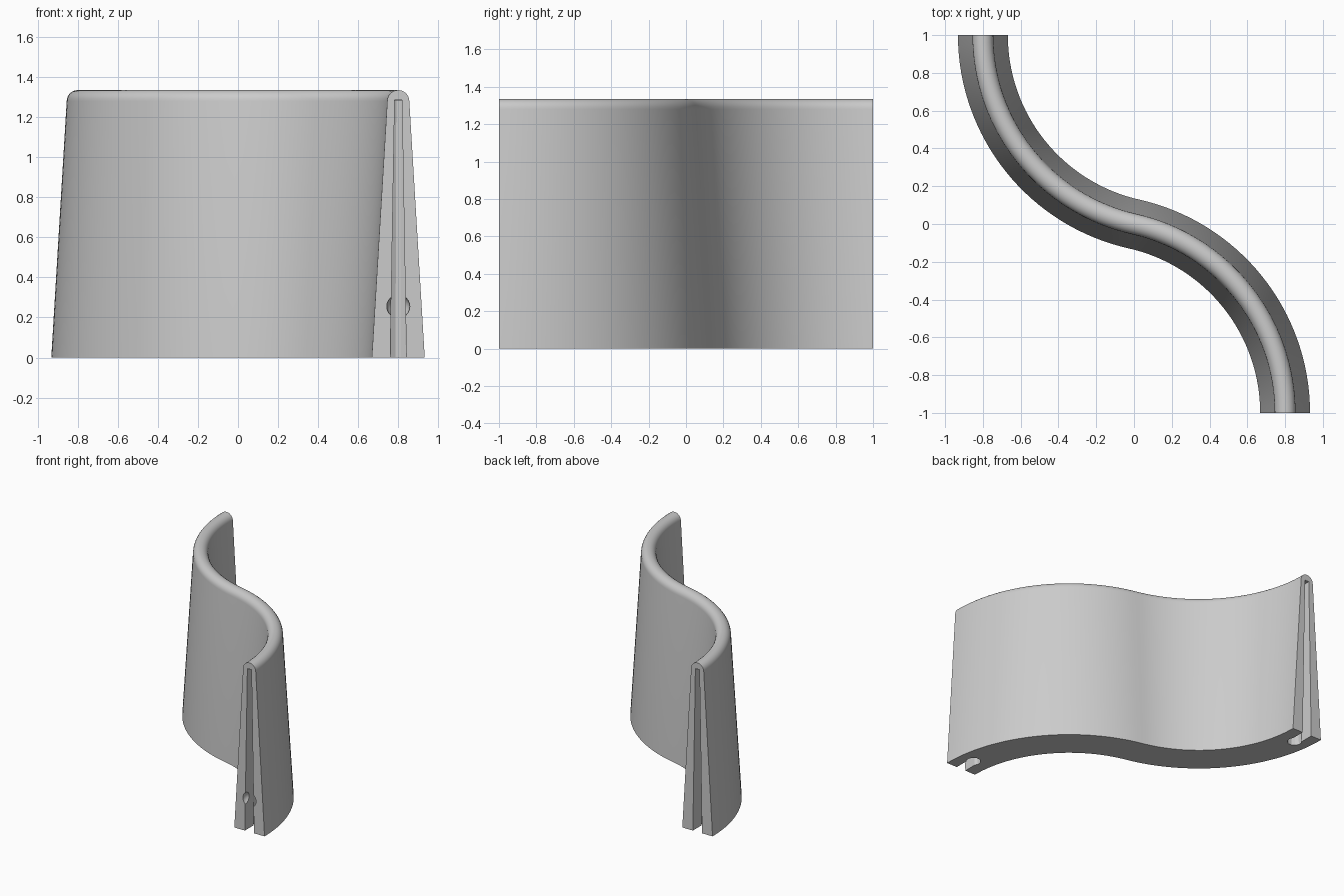
import bpy, bmesh
from math import sin, cos, pi, atan2
from mathutils import Matrix, Vector

cube = bpy.data.objects.get("Cube")
if cube:
    bpy.data.objects.remove(cube, do_unlink=True)

END_X, RADIUS = 0.8, 1.025
BASE_HALF, CAP_R, CAP_Z = 0.132, 0.055, 1.28
SLOT_TOP = 1.285

grey = bpy.data.materials.new("light grey")
grey.use_nodes = True
color = (0.6, 0.6, 0.6, 1)
grey.diffuse_color = color
grey.node_tree.nodes["Principled BSDF"].inputs["Base Color"].default_value = color


def make_object(name, bm):
    bmesh.ops.recalc_face_normals(bm, faces=bm.faces)
    mesh = bpy.data.meshes.new(name)
    bm.to_mesh(mesh)
    bm.free()
    mesh.materials.append(grey)
    obj = bpy.data.objects.new(name, mesh)
    bpy.context.collection.objects.link(obj)
    return obj


# S-shaped path: one arc, then the same arc turned half round
center = Vector((END_X - RADIUS, -1, 0))
sweep = atan2(1, -center.x)
steps = 32
arc = []
for i in range(steps + 1):
    a = sweep * i / steps
    normal = Vector((cos(a), sin(a), 0))
    arc.append((center + RADIUS * normal, normal))
path = arc + [(-p, n) for p, n in reversed(arc[:-1])]

# Tapered wall section with a rounded top
section = [(-BASE_HALF, 0), (BASE_HALF, 0)]
section += [(CAP_R * cos(pi * i / 12), CAP_Z + CAP_R * sin(pi * i / 12)) for i in range(13)]

bm = bmesh.new()
rings = [[bm.verts.new(p + n * d + Vector((0, 0, z))) for d, z in section] for p, n in path]
count = len(section)
for r0, r1 in zip(rings, rings[1:]):
    for i in range(count):
        j = (i + 1) % count
        bm.faces.new((r0[i], r0[j], r1[j], r1[i]))
bm.faces.new(rings[0])
bm.faces.new(rings[-1])
wall = make_object("curved_wall", bm)


def slot_neck():
    """Tapered mouth of the connector slot, running in from the end."""
    bm = bmesh.new()
    bmesh.ops.create_cube(bm, size=1)
    for v in bm.verts:
        top = v.co.z > 0
        v.co.x *= 0.036 if top else 0.082
        v.co.y = 0.12 if v.co.y > 0 else -0.1
        v.co.z = SLOT_TOP if top else -0.05
    return bm


def slot_socket():
    """Tapered upright socket behind the neck."""
    bm = bmesh.new()
    low, high = -0.05, SLOT_TOP - 0.001
    place = Matrix.Translation((0, 0.14, (low + high) / 2)) @ Matrix.Rotation(pi / 12, 4, "Z")
    bmesh.ops.create_cone(bm, cap_ends=True, segments=12, radius1=0.054, radius2=0.038,
                          depth=high - low, matrix=place)
    return bm


def detent():
    """Round dimple across the slot mouth."""
    bm = bmesh.new()
    bmesh.ops.create_uvsphere(bm, u_segments=24, v_segments=12, radius=0.058,
                              matrix=Matrix.Translation((0, 0.003, 0.255)))
    return bm


# Cut the same slot into both ends
bpy.context.view_layer.objects.active = wall
for turn in (0, pi):
    place = Matrix.Rotation(turn, 4, "Z") @ Matrix.Translation((END_X, -1, 0))
    for build in (slot_neck, slot_socket, detent):
        bm = build()
        bm.transform(place)
        cutter = make_object("slot_cutter", bm)
        cutter.hide_render = True
        mod = wall.modifiers.new("slot", "BOOLEAN")
        mod.operation = "DIFFERENCE"
        mod.solver = "EXACT"
        mod.object = cutter
        bpy.ops.object.modifier_apply(modifier=mod.name)
        bpy.data.objects.remove(cutter, do_unlink=True)

bpy.ops.object.select_all(action="DESELECT")
wall.select_set(True)
bpy.ops.object.shade_smooth_by_angle(angle=pi / 7)
